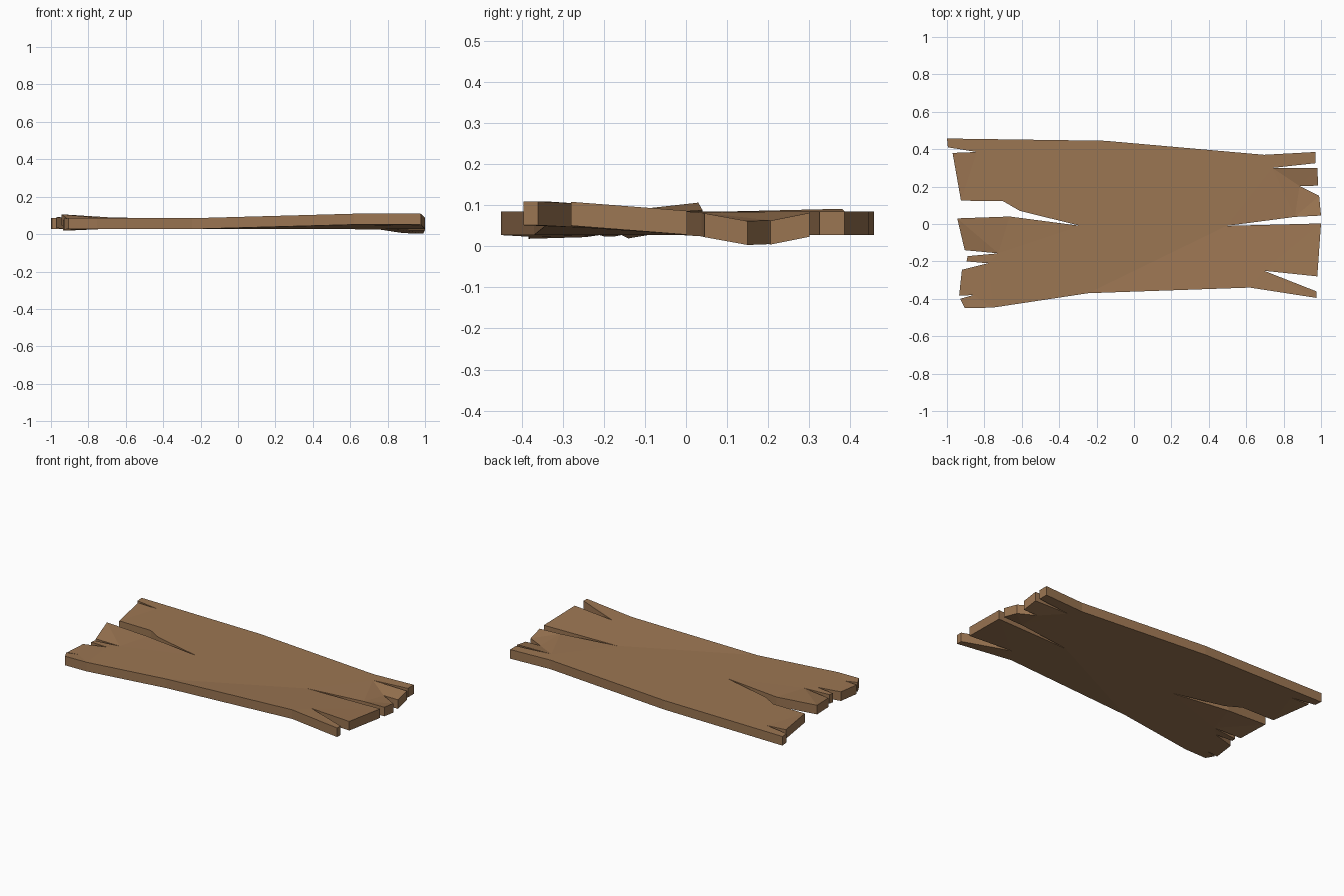
import bpy, bmesh

if "Cube" in bpy.data.objects:
    bpy.data.objects.remove(bpy.data.objects["Cube"])

THICK = 0.058
BASE = 0.027

# Splintered plank outline, clockwise from the back left corner: x, y, warp in z
outline = [
    (-1, .457, 0), (-.155, .445, 0), (.695, .37, 0),
    (.97, .385, 0), (.97, .325, 0), (.74, .30, 0),
    (.98, .30, -.004), (.985, .205, -.023), (.885, .203, -.022),
    (.99, .15, -.024), (1, .045, -.005), (.86, .038, -.003), (.495, -.01, 0),
    (1, .003, .001), (.98, -.28, .023), (.695, -.25, .018),
    (.975, -.36, .024), (.975, -.395, .024), (.62, -.34, .024), (-.245, -.37, 0),
    (-.755, -.447, 0), (-.905, -.45, 0), (-.93, -.40, -.002), (-.86, -.38, -.004),
    (-.935, -.383, -.009), (-.92, -.245, -.005), (-.78, -.21, 0),
    (-.895, -.20, -.003), (-.89, -.172, -.003), (-.725, -.157, 0),
    (-.905, -.14, -.008), (-.945, .03, .021), (-.665, .04, .003), (-.285, -.01, 0),
    (-.61, .07, 0), (-.70, .122, 0), (-.925, .125, 0),
    (-.97, .38, .006), (-.84, .385, 0), (-.995, .41, 0),
]

# Triangulate the flat outline, thicken it, then warp both skins together
bm = bmesh.new()
verts = [bm.verts.new((x, y, 0)) for x, y, _ in outline]
face = bm.faces.new(verts)
bm.normal_update()
bmesh.ops.triangulate(bm, faces=[face], quad_method='BEAUTY', ngon_method='BEAUTY')
ext = bmesh.ops.extrude_face_region(bm, geom=bm.faces[:], use_keep_orig=True)
top = {g for g in ext['geom'] if isinstance(g, bmesh.types.BMVert)}
warp = {(round(x, 4), round(y, 4)): w for x, y, w in outline}
for v in bm.verts:
    v.co.z = BASE + warp[(round(v.co.x, 4), round(v.co.y, 4))] + (THICK if v in top else 0)
bmesh.ops.recalc_face_normals(bm, faces=bm.faces[:])

mesh = bpy.data.meshes.new("broken_plank")
bm.to_mesh(mesh)
bm.free()
plank = bpy.data.objects.new("broken_plank", mesh)
bpy.context.collection.objects.link(plank)

# Brown wood
wood = bpy.data.materials.new("wood")
wood.diffuse_color = (0.33, 0.18, 0.085, 1)
wood.use_nodes = True
wood.node_tree.nodes["Principled BSDF"].inputs["Base Color"].default_value = wood.diffuse_color
mesh.materials.append(wood)
